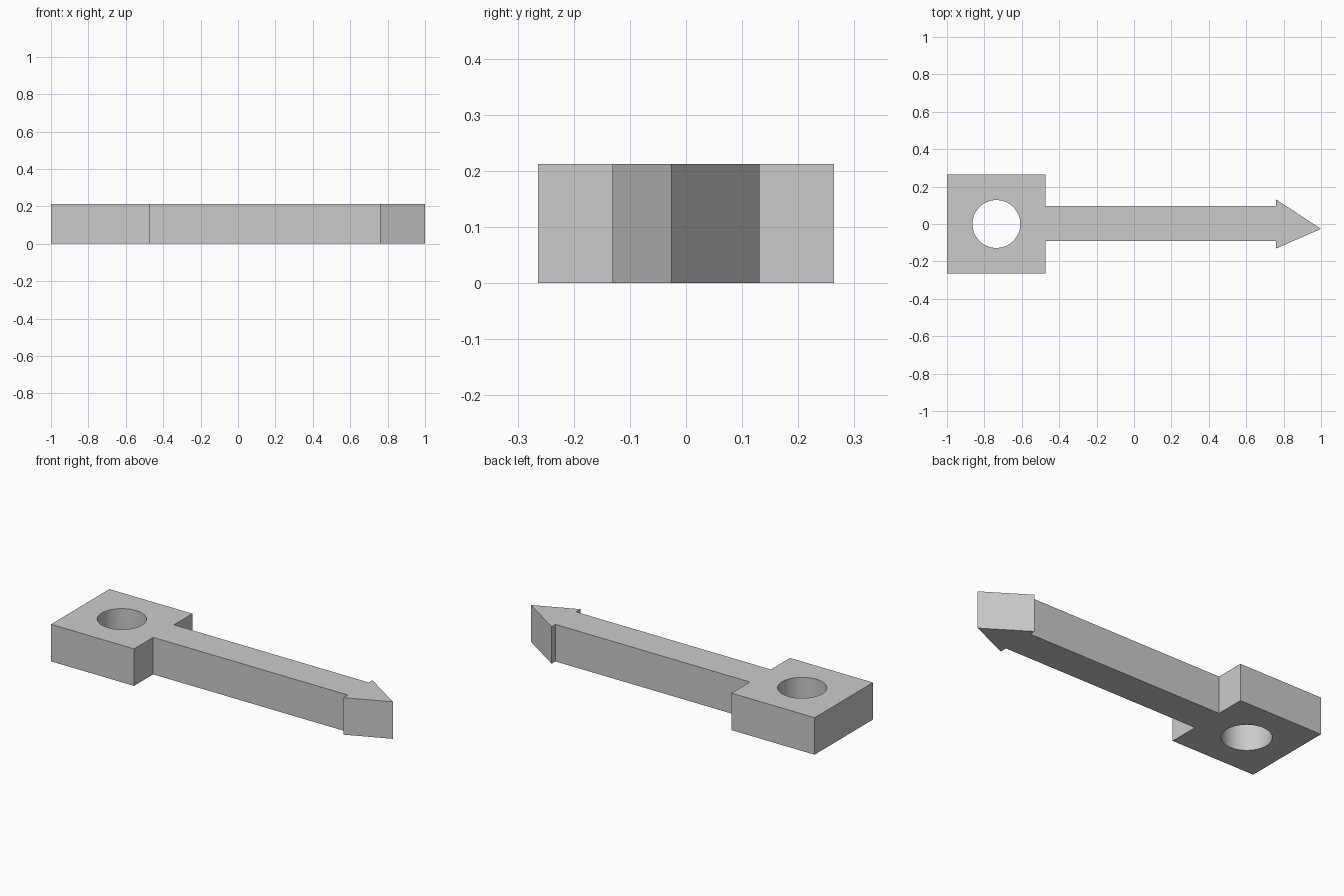
import bpy, bmesh, math

cube = bpy.data.objects.get("Cube")
if cube:
    bpy.data.objects.remove(cube, do_unlink=True)

HEIGHT = 0.212

grey = bpy.data.materials.new("plain grey")
grey.use_nodes = True
colour = (0.6, 0.6, 0.6, 1)
grey.diffuse_color = colour
grey.node_tree.nodes["Principled BSDF"].inputs["Base Color"].default_value = colour


def prism(name, outline, bottom, top):
    """Extrude a flat outline straight up."""
    bm = bmesh.new()
    face = bm.faces.new([bm.verts.new((x, y, bottom)) for x, y in outline])
    grown = bmesh.ops.extrude_face_region(bm, geom=[face])["geom"]
    verts = [g for g in grown if isinstance(g, bmesh.types.BMVert)]
    bmesh.ops.translate(bm, verts=verts, vec=(0, 0, top - bottom))
    bmesh.ops.recalc_face_normals(bm, faces=bm.faces)
    mesh = bpy.data.meshes.new(name)
    bm.to_mesh(mesh)
    bm.free()
    mesh.materials.append(grey)
    obj = bpy.data.objects.new(name, mesh)
    bpy.context.collection.objects.link(obj)
    return obj


# Square plate, shank and arrow head as one outline
outline = [
    (-1, -0.264), (-0.474, -0.264), (-0.474, -0.091),
    (0.76, -0.091), (0.76, -0.131), (1, -0.026), (0.76, 0.131),
    (0.76, 0.097), (-0.474, 0.097), (-0.474, 0.264), (-1, 0.264),
]
body = prism("arrow_pin_body", outline, 0, HEIGHT)

# Round hole through the plate
ring = [math.tau * i / 64 for i in range(64)]
circle = [(-0.736 + 0.128 * math.cos(a), 0.128 * math.sin(a)) for a in ring]
cutter = prism("hole_cutter", circle, -0.1, HEIGHT + 0.1)
cutter.hide_render = True
cutter.hide_set(True)

hole = body.modifiers.new("hole", "BOOLEAN")
hole.operation = "DIFFERENCE"
hole.solver = "EXACT"
hole.object = cutter

# Apply the cut, then smooth only the hole wall
bpy.context.view_layer.objects.active = body
body.select_set(True)
bpy.ops.object.modifier_apply(modifier=hole.name)
bpy.data.objects.remove(cutter, do_unlink=True)
bpy.ops.object.shade_smooth_by_angle(angle=math.radians(25))
